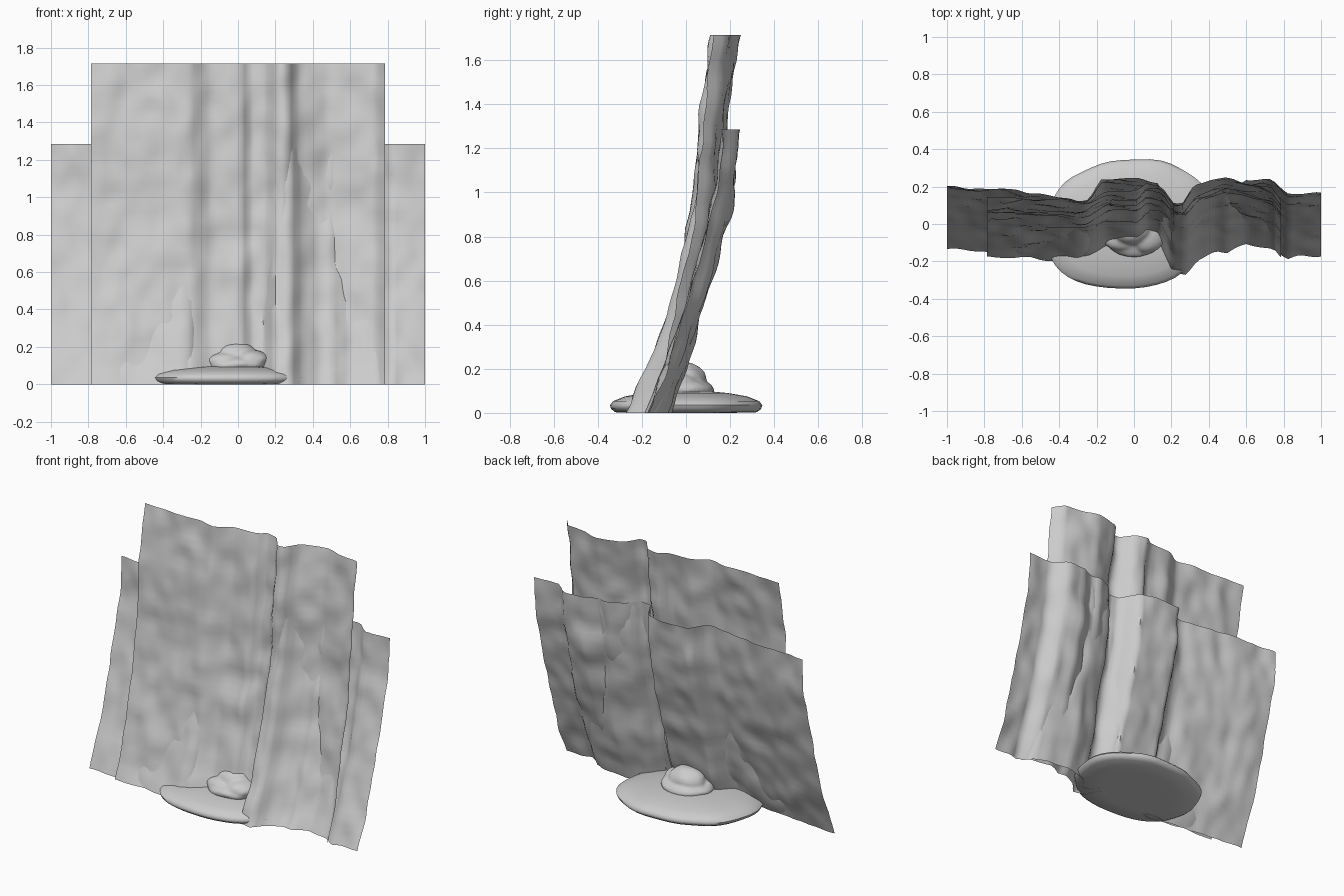
import bpy, bmesh, math
from mathutils import Vector, noise

if "Cube" in bpy.data.objects:
    bpy.data.objects.remove(bpy.data.objects["Cube"])


def lerp(points, t):
    if t <= points[0][0]:
        return points[0][1]
    for (a, u), (b, v) in zip(points, points[1:]):
        if t <= b:
            return u + (v - u) * (t - a) / (b - a)
    return points[-1][1]


def finish(bm, name, angle=40):
    mesh = bpy.data.meshes.new(name)
    bm.to_mesh(mesh)
    bm.free()
    ob = bpy.data.objects.new(name, mesh)
    bpy.context.collection.objects.link(ob)
    bpy.ops.object.select_all(action='DESELECT')
    ob.select_set(True)
    bpy.context.view_layer.objects.active = ob
    bpy.ops.object.shade_smooth_by_angle(angle=math.radians(angle))
    return ob


def sheet(name, x0, x1, top, plan, lean, seed):
    """Rippled sheet: plan gives y along x, lean shifts it with height."""
    bm = bmesh.new()
    nx, nz = round((x1 - x0) / 0.025), round(top / 0.04)
    rows = []
    for j in range(nz + 1):
        z = top * j / nz
        row = []
        for i in range(nx + 1):
            x = x0 + (x1 - x0) * i / nx
            ripple = 0.02 * noise.noise(Vector((x * 5, z * 5, seed)))
            ripple += 0.014 * noise.noise(Vector((x * 11, z * 9, seed + 7)))
            y = lerp(plan, x) + lerp(lean, z) + ripple
            row.append(bm.verts.new((x, y, z)))
        rows.append(row)
    for a, b in zip(rows, rows[1:]):
        for i in range(nx):
            bm.faces.new((a[i], a[i + 1], b[i + 1], b[i]))
    return finish(bm, name, 60)


# tall front fall
sheet("tall_water_sheet", -0.785, 0.785, 1.715,
      [(-0.79, 0.14), (-0.5, 0.13), (-0.25, 0.12), (-0.15, 0.175), (0.02, 0.175),
       (0.07, 0.225), (0.15, 0.20), (0.21, 0.12), (0.26, 0.115), (0.32, 0.20),
       (0.48, 0.25), (0.62, 0.225), (0.74, 0.195), (0.785, 0.13)],
      [(0, -0.31), (0.2, -0.24), (0.5, -0.17), (1, -0.075), (1.3, -0.06), (1.715, 0)], 1.3)

# wide rear fall
sheet("wide_water_sheet", -1.0, 1.0, 1.285,
      [(-1, 0.215), (-0.7, 0.19), (-0.3, 0.13), (-0.24, 0.14), (-0.18, 0.235),
       (0.13, 0.235), (0.2, 0.10), (0.28, 0.09), (0.34, 0.165), (0.44, 0.205),
       (0.5, 0.195), (0.6, 0.245), (0.74, 0.235), (0.82, 0.16), (1, 0.175)],
      [(0, -0.35), (0.2, -0.265), (0.5, -0.16), (1, -0.03), (1.285, 0)], 5.7)

# foam pool: lathed lens with an uneven, slightly skewed oval outline
bm = bmesh.new()
profile = [(0.6, 0.0), (0.93, 0.003), (0.985, 0.018), (1.0, 0.035), (0.96, 0.053),
           (0.8, 0.075), (0.55, 0.09), (0.25, 0.1)]
n = 48
rings = []
for r, z in profile:
    ring = []
    for k in range(n):
        a = 2 * math.pi * k / n
        c, s = math.cos(a), math.sin(a)
        w = 1 + 0.04 * noise.noise(Vector((c * 2, s * 2, 3)))
        y = 0.345 * r * w * math.copysign(abs(s) ** 0.9, s)
        x = -0.03 + 0.445 * r * w * math.copysign(abs(c) ** 0.9, c) + 0.12 * y
        ring.append(bm.verts.new((x, y, z)))
    rings.append(ring)
for a, b in zip(rings, rings[1:]):
    for k in range(n):
        bm.faces.new((a[k], a[(k + 1) % n], b[(k + 1) % n], b[k]))
bm.faces.new(rings[0][::-1])
bm.faces.new(rings[-1])
finish(bm, "foam_pool", 60)

# splash mound: overlapping lumps fused into one soft blob
lumps = [((0.0, -0.025, 0.105), (0.175, 0.155, 0.055)),
         ((-0.01, -0.01, 0.14), (0.125, 0.105, 0.09)),
         ((0.07, -0.05, 0.13), (0.10, 0.105, 0.055)),
         ((-0.06, -0.06, 0.12), (0.11, 0.09, 0.05))]
bm = bmesh.new()
for centre, size in lumps:
    made = bmesh.ops.create_icosphere(bm, subdivisions=3, radius=1)["verts"]
    for v in made:
        d = v.co * (1 + 0.07 * noise.noise(v.co * 1.7 + Vector(centre) * 9))
        v.co = Vector(centre) + Vector(d[i] * size[i] for i in range(3))
mound = finish(bm, "splash_mound", 60)
remesh = mound.modifiers.new("fuse", 'REMESH')
remesh.mode = 'VOXEL'
remesh.voxel_size = 0.009
remesh.use_smooth_shade = True
soften = mound.modifiers.new("soften", 'SMOOTH')
soften.factor = 0.5
soften.iterations = 4
